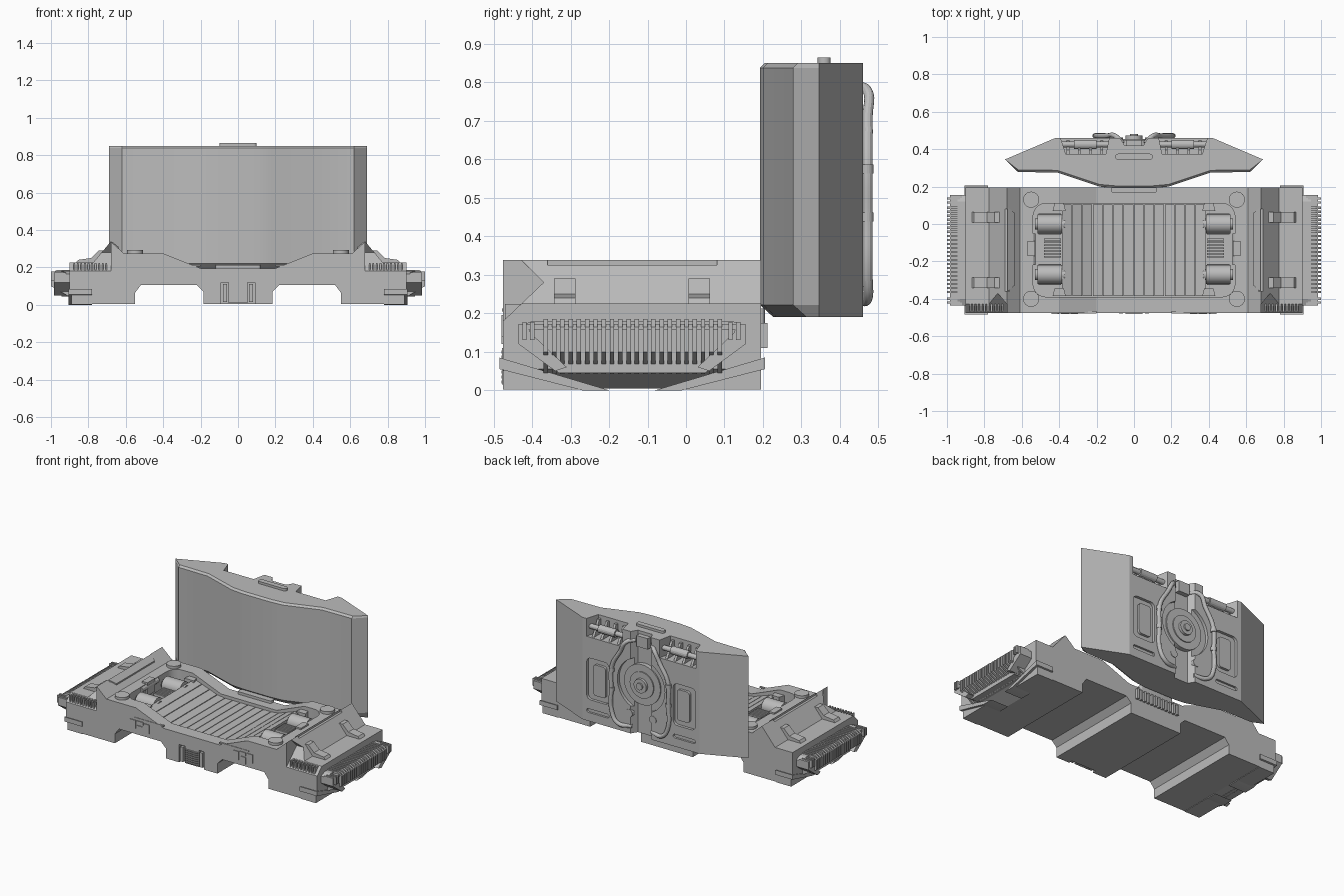
import bpy, bmesh, math
from mathutils import Vector

if "Cube" in bpy.data.objects:
    bpy.data.objects.remove(bpy.data.objects["Cube"])

grey = bpy.data.materials.new("light_grey")
grey.diffuse_color = (0.5, 0.5, 0.5, 1)
grey.use_nodes = True
grey.node_tree.nodes["Principled BSDF"].inputs["Base Color"].default_value = grey.diffuse_color


def loft(name, rings):
    """Closed solid through rings of 3D points."""
    bm = bmesh.new()
    vs = [[bm.verts.new(p) for p in r] for r in rings]
    n = len(vs[0])
    for a, b in zip(vs, vs[1:]):
        for i in range(n):
            bm.faces.new((a[i], a[(i + 1) % n], b[(i + 1) % n], b[i]))
    bm.faces.new(vs[0])
    bm.faces.new(vs[-1])
    bmesh.ops.recalc_face_normals(bm, faces=bm.faces)
    me = bpy.data.meshes.new(name)
    bm.to_mesh(me)
    bm.free()
    me.materials.append(grey)
    ob = bpy.data.objects.new(name, me)
    bpy.context.collection.objects.link(ob)
    return ob


def prism(name, axis, pts, a, b):
    """Extrude a 2D outline along an axis: x uses (y,z), y uses (x,z), z uses (x,y)."""
    put = {'x': lambda p, t: (t, p[0], p[1]), 'y': lambda p, t: (p[0], t, p[1]),
           'z': lambda p, t: (p[0], p[1], t)}[axis]
    return loft(name, [[put(p, t) for p in pts] for t in (a, b)])


def box(name, x0, x1, y0, y1, z0, z1):
    return prism(name, 'z', [(x0, y0), (x1, y0), (x1, y1), (x0, y1)], z0, z1)


def rrect(u0, u1, v0, v1, r, n=5):
    pts = []
    for k, (u, v) in enumerate([(u1 - r, v1 - r), (u0 + r, v1 - r), (u0 + r, v0 + r), (u1 - r, v0 + r)]):
        for i in range(n + 1):
            t = math.pi / 2 * (k + i / n)
            pts.append((u + r * math.cos(t), v + r * math.sin(t)))
    return pts


def cyl(name, axis, u, v, r, a, b, n=24):
    ring = [(u + r * math.cos(2 * math.pi * i / n), v + r * math.sin(2 * math.pi * i / n)) for i in range(n)]
    return prism(name, axis, ring, a, b)


def flip(pts, s):
    return [(s * u, v) for u, v in pts]


def both(pts):
    """Right half outline plus its mirror image."""
    return pts + [(-u, v) for u, v in reversed(pts)]


def cut(ob, *cutters):
    bpy.context.view_layer.objects.active = ob
    for c in cutters:
        m = ob.modifiers.new("cut", 'BOOLEAN')
        m.operation, m.solver, m.object = 'DIFFERENCE', 'EXACT', c
        bpy.ops.object.modifier_apply(modifier=m.name)
        bpy.data.objects.remove(c)


# --- seat base: one cross-section run front to back
base = prism("seat_base", 'y', both([
    (0.185, 0.005), (0.185, 0.07), (0.22, 0.105), (0.52, 0.105), (0.55, 0.065), (0.55, 0.005),
    (0.78, 0.005), (0.9, 0.055), (0.9, 0.225), (0.775, 0.225), (0.68, 0.338), (0.61, 0.275),
    (0.4, 0.275), (0.2, 0.195)]), -0.475, 0.195)
cut(base, prism("c", 'z', rrect(-0.54, 0.54, -0.39, 0.11, 0.07), 0.16, 0.6),
    box("c", -0.09, 0.09, -0.6, -0.45, -0.1, 0.12))
for s in (1, -1):
    cut(base, prism("c", 'x', [(-0.5, 0.156), (-0.37, 0.28), (-0.43, 0.34), (-0.5, 0.4)], s * 0.68, s * 0.95),
        box("c", s * 0.6, s * 0.75, -0.36, 0.08, 0.325, 0.4))


# --- slatted seat following the dip
def dip(x):
    return 0.178 + max(0, abs(x) - 0.2) * 0.35


N = 14
for i in range(N):
    x0 = -0.385 + 0.77 * i / N
    x1 = x0 + 0.77 / N - 0.004
    prism("seat_slat", 'y', [(x0, 0.14), (x1, 0.14), (x1, dip(x1)), (x0, dip(x0))], -0.385, 0.105)

for s in (1, -1):
    # motors, springs and clips inside the seat well
    for y in (0.0, -0.27):
        cyl("motor_drum", 'x', y, 0.215, 0.05, s * 0.385, s * 0.515)
        cyl("motor_axle", 'x', y, 0.215, 0.03, s * 0.37, s * 0.53)
        box("motor_foot", s * 0.39, s * 0.51, y - 0.055, y + 0.055, 0.15, 0.2)
    for i in range(7):
        y = -0.18 + i * 0.0155
        box("spring_rib", s * 0.39, s * 0.48, y, y + 0.009, 0.15, 0.235)
    box("side_clip", s * 0.53, s * 0.57, -0.17, -0.09, 0.2, 0.285)
    cyl("side_clip_pin", 'y', s * 0.545, 0.255, 0.018, -0.22, -0.05, 12)
    for y0, y1 in ((0.07, 0.11), (-0.385, -0.345)):
        prism("well_latch", 'z', flip([(0.365, y0), (0.435, y0), (0.425, y1), (0.375, y1)], s), 0.15, 0.25)
    for y in (0.13, -0.4):
        cyl("round_cap", 'z', s * 0.55, y, 0.043, 0.26, 0.292)
    # arm pad on the inner slope
    def pad(o):
        return [(s * x, y, z + o) for x, y, z in ((0.64, 0.06, 0.299), (0.675, 0.09, 0.327),
                                                (0.675, -0.36, 0.327), (0.64, -0.33, 0.299))]
    loft("arm_pad", [pad(-0.02), pad(0.012)])
    # brackets on the outer slope
    for y in (0.035, -0.315):
        prism("arm_bracket", 'y', flip([(0.72, 0.22), (0.87, 0.22), (0.855, 0.24), (0.785, 0.25),
                                        (0.745, 0.29), (0.72, 0.29)], s), y - 0.028, y + 0.028)
    # side pod with grille bars
    hexa = [(-0.435, 0.165), (-0.435, 0.12), (-0.33, 0.045), (0.05, 0.045), (0.155, 0.12),
            (0.155, 0.165), (0.12, 0.18), (-0.4, 0.18)]
    prism("pod_core", 'x', hexa, s * 0.88, s * 0.945)
    box("pod_rail", s * 0.92, s * 0.985, -0.435, 0.155, 0.158, 0.172)
    for m in (1, -1):
        end = [(-0.14 + m * u, v) for u, v in ((0.295, 0.165), (0.295, 0.12), (0.2, 0.05),
                                              (0.17, 0.06), (0.265, 0.15), (0.27, 0.165))]
        prism("pod_end_frame", 'x', end, s * 0.9, s * 0.985)
    for i in range(22):
        y = -0.37 + i * 0.0215
        prism("pod_grille_bar", 'y', flip([(0.9, 0.185), (0.97, 0.185), (1.0, 0.165), (1.0, 0.1),
                                           (0.9, 0.042)], s), y, y + 0.0115)
    for y in (-0.425, -0.405, 0.11, 0.13):
        box("pod_end_rib", s * 0.93, s * 1.0, y, y + 0.011, 0.13, 0.178)
    # corner bumpers, front and back
    for m in (1, -1):
        def side(pts):
            return [(-0.14 + m * u, v) for u, v in pts]
        prism("bumper_lip", 'x', side([(0.345, 0.085), (0.345, 0.055), (0.13, 0.0), (0.06, 0.0)]), s * 0.78, s * 0.905)
        prism("bumper_wedge", 'x', side([(0.335, 0.06), (0.335, 0.002), (0.12, 0.002)]), s * 0.78, s * 0.89)
    # front comb and small front plates
    for i in range(10):
        x = s * (0.70 + i * 0.019)
        box("front_comb_tooth", x, x + s * 0.009, -0.47, -0.42, 0.185, 0.224)
    for x0, x1, z0, z1 in ((0.3, 0.34, 0.135, 0.19), (0.35, 0.39, 0.12, 0.165), (0.4, 0.44, 0.14, 0.195),
                           (0.345, 0.39, 0.175, 0.195)):
        box("front_plate", s * x0, s * x1, -0.48, -0.465, z0, z1)
    box("front_vent_post", s * 0.06, s * 0.08, -0.478, -0.44, 0.015, 0.11)
    box("front_trim", s * 0.2, s * 0.41, -0.478, -0.465, 0.205, 0.213)

# front centre vent
box("front_vent_block", -0.05, 0.05, -0.472, -0.44, 0.01, 0.145)
for i in range(7):
    box("front_vent_bar", -0.045, 0.045, -0.48, -0.47, 0.018 + i * 0.013, 0.025 + i * 0.013)
# rear plate and comb
prism("rear_hinge_plate", 'z', rrect(-0.12, 0.12, 0.165, 0.205, 0.012), 0.17, 0.212)
for i in range(12):
    x = -0.16 + i * 0.027
    box("rear_comb_tooth", x, x + 0.015, 0.18, 0.212, 0.11, 0.175)

# --- backrest: plan outline with chamfered front edges
plan = both([(0, 0.19), (0.1, 0.192), (0.185, 0.2), (0.41, 0.275), (0.62, 0.278), (0.69, 0.345), (0.42, 0.46)][1:])
back = loft("backrest", [[(x, y + (d if y < 0.3 else 0), z) for x, y in plan]
                         for z, d in ((0.19, 0.035), (0.222, 0), (0.838, 0), (0.85, 0.012))])
cut(back, prism("c", 'z', both([(0.05, 0.42), (0.1, 0.5)]), 0, 1),
    cyl("c", 'y', 0, 0.52, 0.17, 0.44, 0.6, 40))
for s in (1, -1):
    cut(back, prism("c", 'z', flip([(0.15, 0.375), (0.365, 0.375), (0.405, 0.5), (0.125, 0.5)], s), 0.735, 0.95),
        prism("c", 'y', rrect(s * 0.31 - 0.08, s * 0.31 + 0.08, 0.33, 0.6, 0.03), 0.442, 0.6),
        prism("c", 'y', rrect(s * 0.31 - 0.08, s * 0.31 + 0.08, 0.245, 0.27, 0.012), 0.447, 0.6))
    prism("back_panel", 'y', rrect(s * 0.30 - 0.045, s * 0.30 + 0.045, 0.365, 0.565, 0.02), 0.43, 0.458)
    # top pocket with cross bar and ribs
    cyl("pocket_bar", 'x', 0.425, 0.79, 0.016, s * 0.13, s * 0.39, 16)
    cyl("pocket_bar_sleeve", 'x', 0.425, 0.79, 0.025, s * 0.2, s * 0.32, 16)
    for x in (0.165, 0.225, 0.285, 0.345):
        prism("pocket_rib", 'x', [(0.37, 0.83), (0.395, 0.83), (0.42, 0.78), (0.45, 0.73), (0.37, 0.73)],
              s * x, s * (x + 0.015))
    # hose curling round the disc
    cu = bpy.data.curves.new("back_hose", 'CURVE')
    cu.dimensions, cu.bevel_depth, cu.bevel_resolution, cu.resolution_u = '3D', 0.013, 4, 6
    path = [(0.06, 0.43, 0.79), (0.1, 0.47, 0.78), (0.14, 0.472, 0.71), (0.2, 0.472, 0.6),
            (0.205, 0.472, 0.45), (0.2, 0.472, 0.3), (0.16, 0.472, 0.24), (0.07, 0.45, 0.235)]
    sp = cu.splines.new('BEZIER')
    sp.bezier_points.add(len(path) - 1)
    for bp, (x, y, z) in zip(sp.bezier_points, path):
        bp.co = Vector((s * x, y, z))
        bp.handle_left_type = bp.handle_right_type = 'AUTO'
    cu.use_fill_caps = True
    cu.materials.append(grey)
    bpy.context.collection.objects.link(bpy.data.objects.new("back_hose", cu))
    for z in (0.45, 0.575):
        cyl("hose_clamp", 'z', s * 0.204, 0.47, 0.017, z - 0.012, z + 0.012, 16)
    cyl("back_stud", 'y', s * 0.085, 0.32, 0.025, 0.43, 0.463, 16)

# centre disc, hub and top fittings
cyl("back_disc", 'y', 0, 0.52, 0.13, 0.40, 0.448, 40)
cyl("back_disc_step", 'y', 0, 0.52, 0.085, 0.40, 0.455, 32)
cyl("back_hub", 'y', 0, 0.52, 0.045, 0.40, 0.472)
cyl("back_hub_tip", 'y', 0, 0.52, 0.022, 0.40, 0.482, 16)
box("channel_block", -0.04, 0.04, 0.41, 0.45, 0.76, 0.83)
prism("top_handle", 'z', rrect(-0.1, 0.1, 0.342, 0.376, 0.016), 0.84, 0.865)

# --- turn hoses into meshes and smooth only the gentle angles
bpy.ops.object.select_all(action='SELECT')
bpy.context.view_layer.objects.active = back
bpy.ops.object.convert(target='MESH')
bpy.ops.object.select_all(action='SELECT')
bpy.context.view_layer.objects.active = back
bpy.ops.object.shade_smooth_by_angle(angle=math.radians(20))
